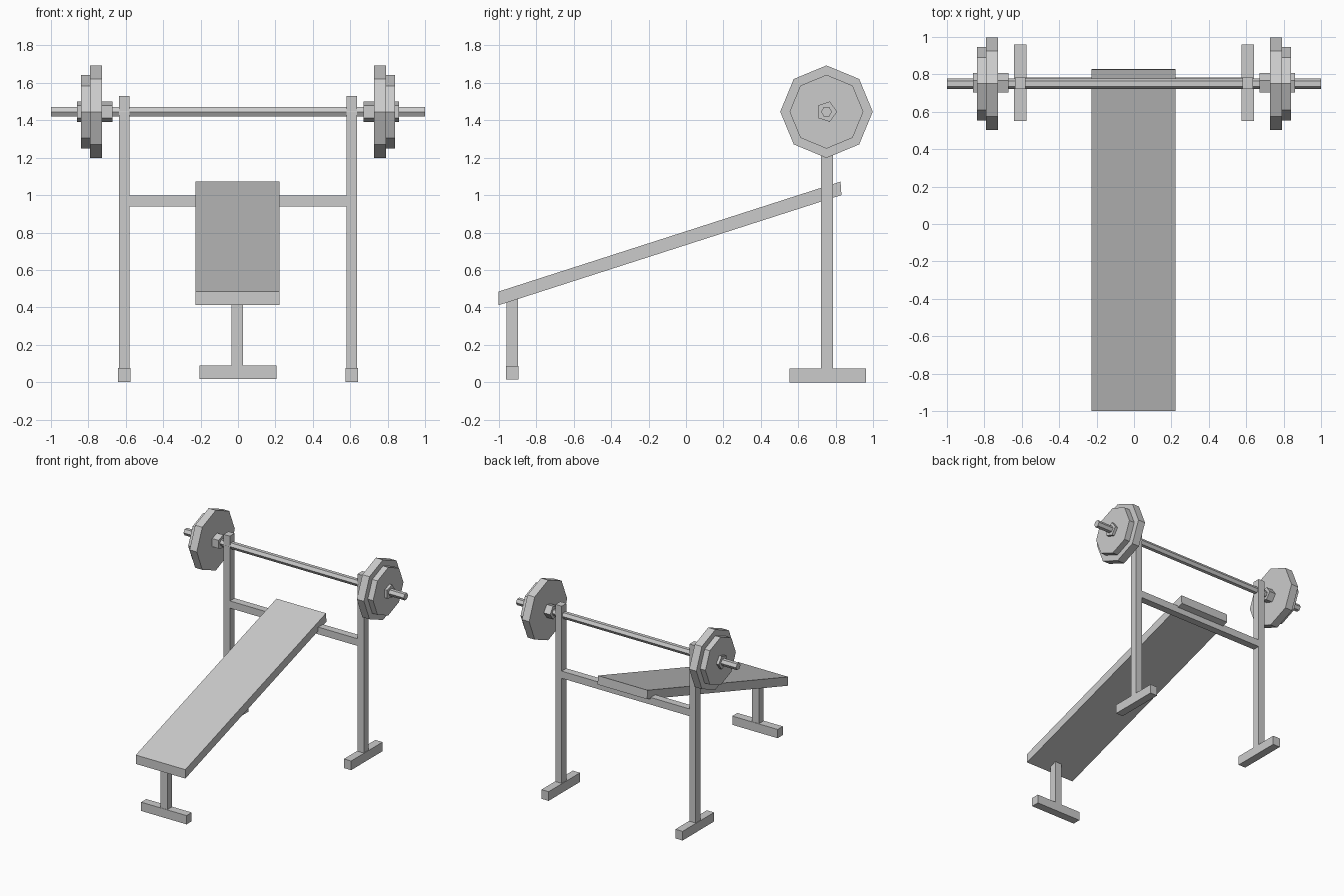
import bpy, bmesh
from math import radians, cos, sin, pi

if "Cube" in bpy.data.objects:
    bpy.data.objects.remove(bpy.data.objects["Cube"])


def extrude_x(name, profile, x0, x1):
    """Solid made from a (y, z) profile swept along x."""
    bm = bmesh.new()
    face = bm.faces.new([bm.verts.new((x0, y, z)) for y, z in profile])
    ext = bmesh.ops.extrude_face_region(bm, geom=[face])
    verts = [g for g in ext["geom"] if isinstance(g, bmesh.types.BMVert)]
    bmesh.ops.translate(bm, verts=verts, vec=(x1 - x0, 0, 0))
    bmesh.ops.recalc_face_normals(bm, faces=bm.faces)
    mesh = bpy.data.meshes.new(name)
    bm.to_mesh(mesh)
    bm.free()
    ob = bpy.data.objects.new(name, mesh)
    bpy.context.collection.objects.link(ob)
    return ob


def box(name, x0, x1, y0, y1, z0, z1):
    return extrude_x(name, [(y0, z0), (y1, z0), (y1, z1), (y0, z1)], x0, x1)


BAR_Y, BAR_Z = 0.75, 1.445


def disc(name, sides, radius, x0, x1):
    """Low-poly cylinder around the bar axis, first corner towards +y."""
    pts = [(BAR_Y + radius * cos(2 * pi * i / sides),
            BAR_Z + radius * sin(2 * pi * i / sides)) for i in range(sides)]
    return extrude_x(name, pts, x0, x1)


def mirror_x(ob):
    ob.modifiers.new("mirror", "MIRROR").use_mirror_merge = False


# Sloping bench board
extrude_x("bench_board", [(-1.0, 0.412), (0.83, 1.0), (0.825, 1.072), (-1.0, 0.485)],
          -0.228, 0.222)

# Front support of the bench
box("front_leg", -0.035, 0.028, -0.957, -0.897, 0.05, 0.445)
box("front_foot", -0.207, 0.205, -0.96, -0.893, 0.016, 0.088)

# Rack: uprights, feet, crossbar
mirror_x(box("rack_upright", 0.58, 0.637, 0.722, 0.784, 0.03, 1.53))
mirror_x(box("rack_foot", 0.576, 0.641, 0.552, 0.96, 0.0, 0.075))
box("rack_crossbar", -0.59, 0.59, 0.724, 0.784, 0.938, 0.997)

# Barbell: bar, collars, plates
disc("barbell_bar", 6, 0.029, -1.0, 1.0)
mirror_x(disc("collar", 5, 0.057, 0.67, 0.862))
mirror_x(disc("large_plate", 8, 0.247, 0.727, 0.792))
mirror_x(disc("small_plate", 8, 0.197, 0.78, 0.84))
